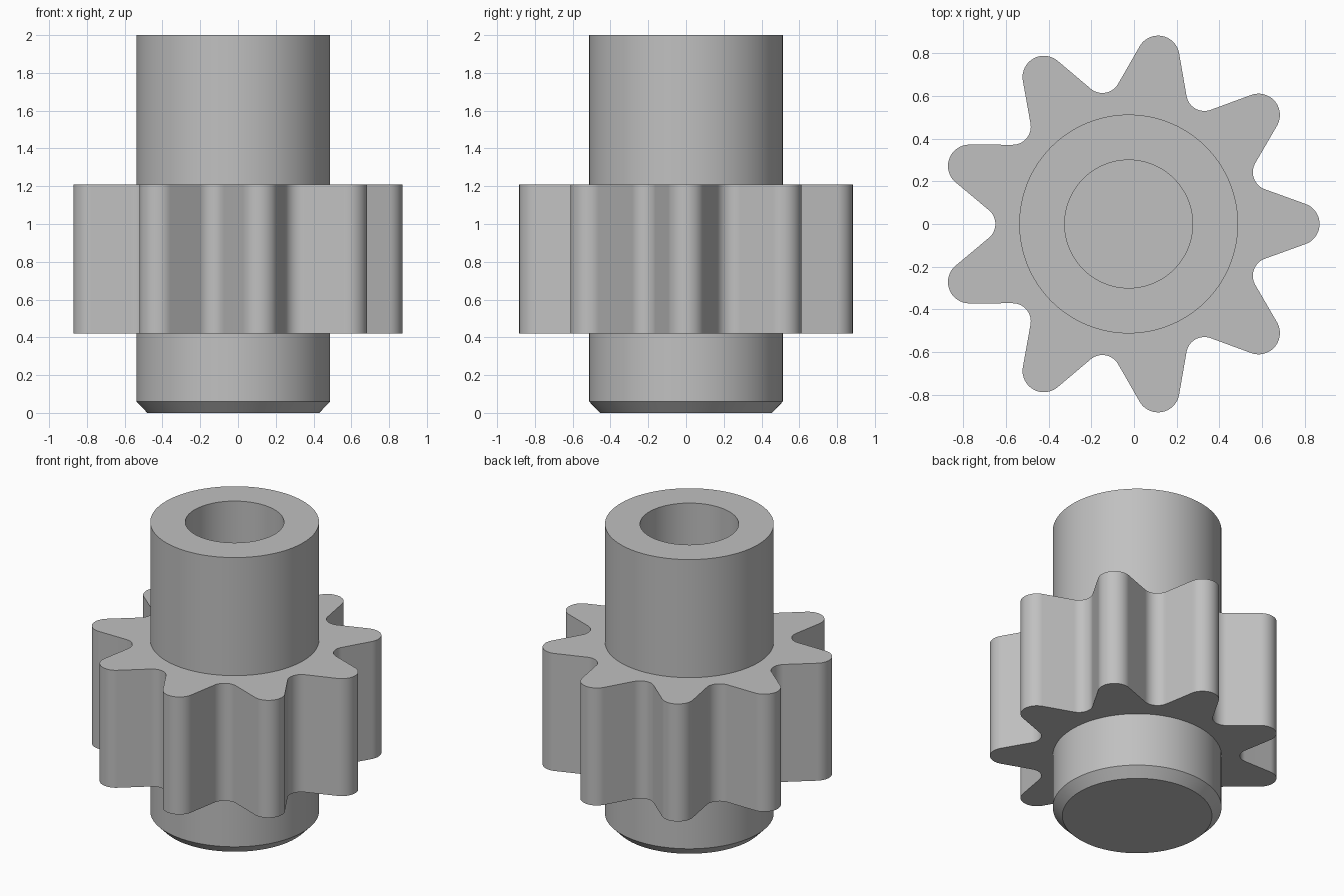
import bpy, bmesh, math
from math import sin, cos, pi, radians

old = bpy.data.objects.get("Cube")
if old:
    bpy.data.objects.remove(old, do_unlink=True)

CENTER_X = -0.025
TEETH = 9

steel = bpy.data.materials.new("grey steel")
steel.use_nodes = True
GREY = (0.53, 0.53, 0.53, 1)
steel.diffuse_color = GREY
steel.node_tree.nodes["Principled BSDF"].inputs["Base Color"].default_value = GREY


def finish(bm, name):
    """Turn a bmesh into a smooth, sharp-edged object."""
    bmesh.ops.recalc_face_normals(bm, faces=bm.faces)
    mesh = bpy.data.meshes.new(name)
    bm.to_mesh(mesh)
    bm.free()
    mesh.materials.append(steel)
    obj = bpy.data.objects.new(name, mesh)
    bpy.context.collection.objects.link(obj)
    obj.location.x = CENTER_X
    bpy.ops.object.select_all(action='DESELECT')
    obj.select_set(True)
    bpy.context.view_layer.objects.active = obj
    bpy.ops.object.shade_smooth_by_angle(angle=radians(30))
    return obj


def add_strips(bm, loops, closed=False):
    """Join successive rings of vertices with quads."""
    n = len(loops[0])
    pairs = list(zip(loops, loops[1:]))
    if closed:
        pairs.append((loops[-1], loops[0]))
    for a, b in pairs:
        for i in range(n):
            j = (i + 1) % n
            bm.faces.new((a[i], a[j], b[j], b[i]))


# Shaft: chamfered foot, straight wall, blind bore from the top
bm = bmesh.new()
profile = [(0.455, 0), (0.513, 0.06), (0.513, 2), (0.30, 2), (0.30, 0.6)]
SEG = 128
rings = [[bm.verts.new((r * cos(2 * pi * k / SEG), r * sin(2 * pi * k / SEG), z))
          for k in range(SEG)] for r, z in profile]
add_strips(bm, rings)
bm.faces.new(rings[0])
bm.faces.new(rings[-1])
finish(bm, "shaft")

# Tooth outline: round tip and round valley joined by a tangent flank
TIP_C, TIP_R = 0.795, 0.10
VAL_C, VAL_R = 0.71, 0.085
half = pi / TEETH
vx, vy = VAL_C * cos(half), VAL_C * sin(half)
dx, dy = vx - TIP_C, vy
tangent = math.atan2(dy, dx) + math.asin((TIP_R + VAL_R) / math.hypot(dx, dy)) - pi / 2
tooth = []
for k in range(25):
    a = -tangent + 2 * tangent * k / 24
    tooth.append((TIP_C + TIP_R * cos(a), TIP_R * sin(a)))
sweep = tangent - half
for k in range(17):
    a = pi + half + sweep - 2 * sweep * k / 16
    tooth.append((vx + VAL_R * cos(a), vy + VAL_R * sin(a)))

# Repeat the tooth around the axis
outline = []
for t in range(TEETH):
    c, s = cos(2 * half * t), sin(2 * half * t)
    outline += [(x * c - y * s, x * s + y * c) for x, y in tooth]

# Gear: toothed ring whose inner wall sits inside the shaft wall
BOTTOM, TOP, INNER = 0.42, 1.208, 0.49
inner = [(INNER * x / math.hypot(x, y), INNER * y / math.hypot(x, y)) for x, y in outline]
bm = bmesh.new()
rings = [[bm.verts.new((x, y, z)) for x, y in pts]
         for pts, z in ((inner, BOTTOM), (outline, BOTTOM), (outline, TOP), (inner, TOP))]
add_strips(bm, rings, closed=True)
finish(bm, "gear_teeth")
